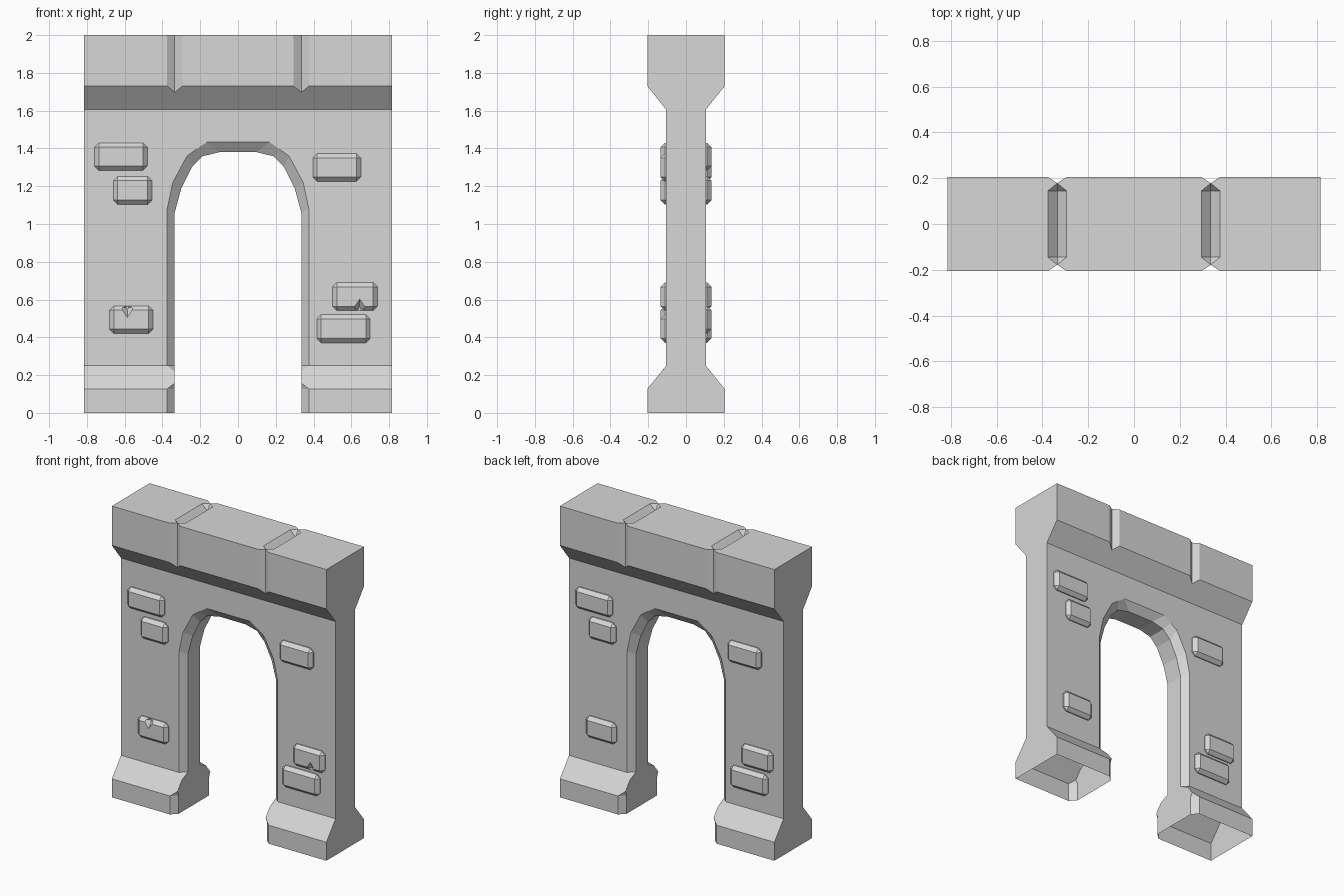
import bpy, bmesh
from math import pi
from mathutils import Matrix, Vector

if "Cube" in bpy.data.objects:
    bpy.data.objects.remove(bpy.data.objects["Cube"])

stone = bpy.data.materials.new("grey stone")
stone.use_nodes = True
grey = (0.68, 0.68, 0.68, 1)
stone.diffuse_color = grey
stone.node_tree.nodes["Principled BSDF"].inputs["Base Color"].default_value = grey


def make_object(name, bm):
    bmesh.ops.recalc_face_normals(bm, faces=bm.faces[:])
    mesh = bpy.data.meshes.new(name)
    bm.to_mesh(mesh)
    bm.free()
    mesh.materials.append(stone)
    obj = bpy.data.objects.new(name, mesh)
    bpy.context.collection.objects.link(obj)
    return obj


# Main dimensions, all measured outward from the centre
side, thin, thick = 0.815, 0.105, 0.205
foot, ankle, neck, ledge, top = 0.127, 0.25, 0.605 + 1, 1.73, 2.0
inner, outer, bevel = 0.335, 0.375, 0.04
reveal = thin - bevel
groove, near = 0.335, 0.295
dip = 0.178

bm = bmesh.new()


def face(*points):
    """Add a face to all four quarters of the wall."""
    for sx in (-1, 1):
        for sy in (-1, 1):
            bm.faces.new([bm.verts.new((x * sx, y * sy, z)) for x, y, z in points])


# Arch opening: front rim and inner rim, from the jamb to the crown
rim = [(outer, ankle), (outer, 1.08), (0.345, 1.22), (0.27, 1.36),
       (0.22, 1.396), (0.166, 1.433), (0, 1.433)]
lip = [(inner, ankle), (inner, 1.06), (0.30, 1.19), (0.245, 1.30),
       (0.19, 1.358), (0.10, 1.38), (0, 1.38)]
face((side, thin, ankle), *[(x, thin, z) for x, z in rim],
     (0, thin, neck), (side, thin, neck))
for i in range(len(rim) - 1):
    (a, b), (c, d) = rim[i:i + 2], lip[i:i + 2]
    face((a[0], thin, a[1]), (b[0], thin, b[1]),
         (d[0], reveal, d[1]), (c[0], reveal, c[1]))
    face((c[0], reveal, c[1]), (d[0], reveal, d[1]), (d[0], 0, d[1]), (c[0], 0, c[1]))

# Footing: sloped shoulder, plinth and bevelled inner corner, open underneath
shoulder_out, shoulder_in = (outer, thin, ankle), (inner, 0.132, 0.217)
plinth_out, plinth_in = (outer, thick, foot), (inner, dip, 0.158)
corner = thick - bevel
face((side, thin, ankle), shoulder_out, shoulder_in, plinth_in, plinth_out,
     (side, thick, foot))
face((side, thick, foot), plinth_out, (outer, thick, 0), (side, thick, 0))
face(plinth_out, (inner, corner, foot), (inner, corner, 0), (outer, thick, 0))
face(plinth_out, plinth_in, (inner, corner, foot))
face(shoulder_out, shoulder_in, (inner, reveal, ankle))
face((inner, 0, 0), (inner, corner, 0), (inner, corner, foot), plinth_in,
     shoulder_in, (inner, reveal, ankle), (inner, 0, ankle))

# Outer end
face((side, 0, 0), (side, thick, 0), (side, thick, foot), (side, thin, ankle),
     (side, thin, neck), (side, thick, ledge), (side, thick, top), (side, 0, top))

# Cornice with an upright joint on its face
notch = (groove, dip, 1.697)
apex = (groove, dip, top)
face((side, thin, neck), (0, thin, neck), (0, thick, ledge), (near, thick, ledge),
     notch, (outer, thick, ledge), (side, thick, ledge))
for a, b in ((side, outer), (near, 0)):
    face((a, thick, ledge), (b, thick, ledge), (b, thick, top), (a, thick, top))

# Joint walls and the matching channel across the top
end, floor = 0.145, (groove, 0.145, 1.96)
for x, far in ((outer, side), (near, 0)):
    face((x, thick, ledge), notch, apex, (x, thick, top))
    face((far, thick, top), (x, thick, top), apex, (x, end, top), (x, 0, top), (far, 0, top))
    face((x, end, top), floor, (groove, 0, 1.96), (x, 0, top))
    face((x, end, top), apex, floor)

bmesh.ops.remove_doubles(bm, verts=bm.verts[:], dist=0.0005)
make_object("arch_wall", bm)


def brick(name, x0, x1, z0, z1, spin, chip=None):
    """Bevelled raised stone; chip is the x, z of a broken edge."""
    turn = Matrix.Rotation(spin, 4, 'Z')
    bm = bmesh.new()
    bmesh.ops.create_cube(bm, size=1)
    bmesh.ops.scale(bm, vec=(x1 - x0, 0.08, z1 - z0), verts=bm.verts)
    bmesh.ops.translate(bm, vec=((x0 + x1) / 2, -0.095, (z0 + z1) / 2), verts=bm.verts)
    bmesh.ops.bevel(bm, geom=bm.edges[:], offset=0.023, segments=1, affect='EDGES')
    bm.transform(turn)
    obj = make_object(name, bm)
    if chip:
        bm = bmesh.new()
        tips = [Vector(v) for v in ((0.037, 0, 0), (0, 0.035, 0), (0, 0, 0.055))]
        for v in tips:
            bm.verts.new(v)
            bm.verts.new(-v)
        bmesh.ops.convex_hull(bm, input=bm.verts[:])
        bmesh.ops.translate(bm, vec=(chip[0], -0.133, chip[1]), verts=bm.verts)
        bm.transform(turn)
        cutter = make_object("chip_cutter", bm)
        cutter.hide_render = True
        cut = obj.modifiers.new("chip", 'BOOLEAN')
        cut.operation, cut.solver, cut.object = 'DIFFERENCE', 'EXACT', cutter
        bpy.context.view_layer.objects.active = obj
        bpy.ops.object.modifier_apply(modifier=cut.name)
        bpy.data.objects.remove(cutter)


# Raised bricks, repeated on the back by a half turn
for label, spin in (("front", 0), ("back", pi)):
    brick(label + "_brick_upper_right", -0.76, -0.48, 1.284, 1.43, spin)
    brick(label + "_brick_middle_right", -0.66, -0.455, 1.103, 1.252, spin)
    brick(label + "_brick_lower_right", -0.68, -0.45, 0.42, 0.567, spin, (-0.586, 0.557))
    brick(label + "_brick_upper_left", 0.396, 0.65, 1.225, 1.373, spin)
    brick(label + "_brick_middle_left", 0.50, 0.738, 0.541, 0.69, spin, (0.644, 0.551))
    brick(label + "_brick_lower_left", 0.417, 0.70, 0.371, 0.52, spin)
